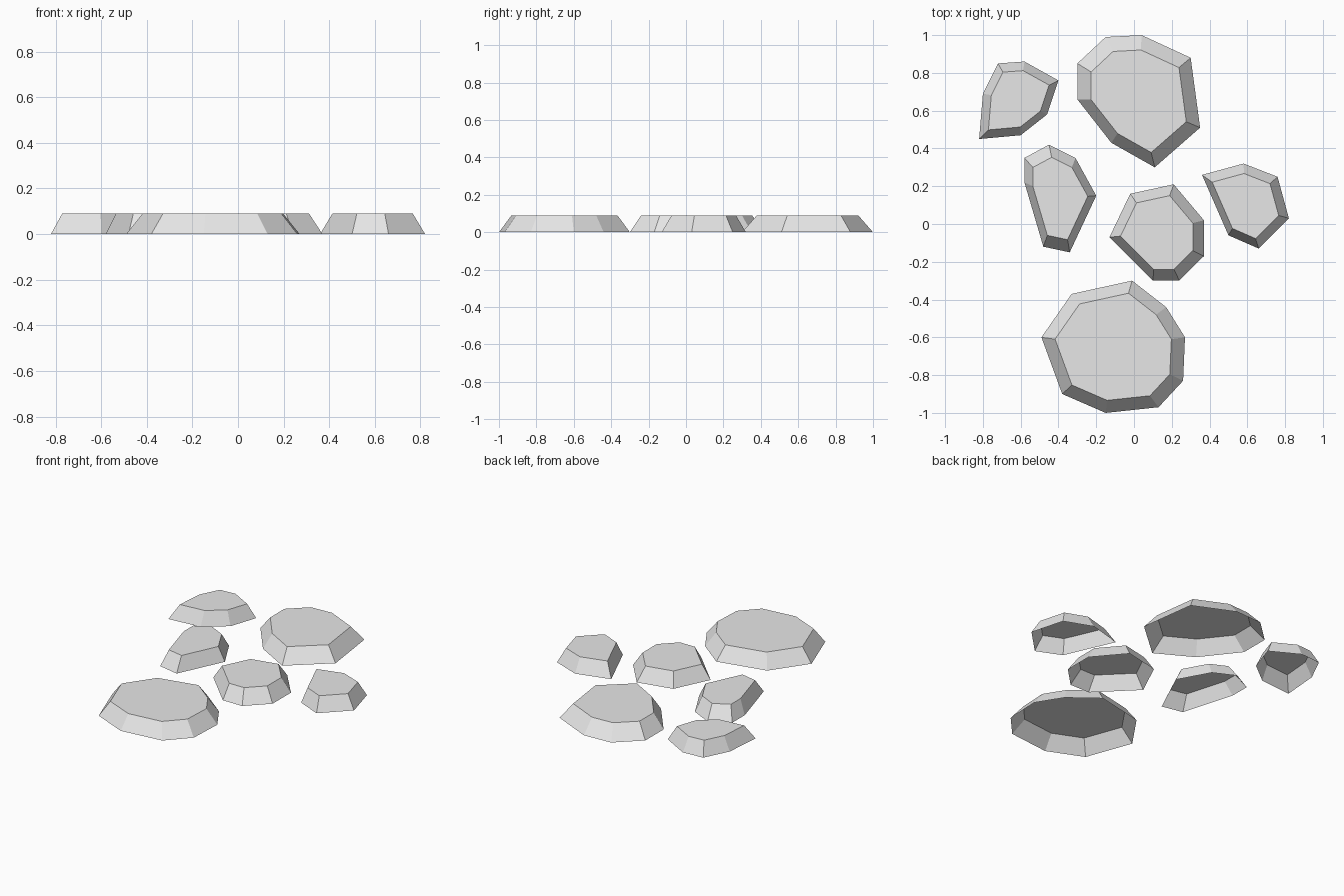
import bpy
import bmesh
from mathutils import Vector

default_cube = bpy.data.objects.get("Cube")
if default_cube:
    bpy.data.objects.remove(default_cube, do_unlink=True)

HEIGHT = 0.09

# Single pale stone colour
stone_grey = bpy.data.materials.new("stone_grey")
stone_grey.use_nodes = True
colour = (0.8, 0.8, 0.8, 1)
stone_grey.diffuse_color = colour
stone_grey.node_tree.nodes["Principled BSDF"].inputs["Base Color"].default_value = colour


def make_stone(name, outline, top_scale):
    """Flat stepping stone: ground outline tapered to a smaller flat top, open underneath."""
    points = [Vector((x, y, 0)) for x, y in reversed(outline)]
    xs = [p.x for p in points]
    ys = [p.y for p in points]
    centre = Vector(((min(xs) + max(xs)) / 2, (min(ys) + max(ys)) / 2, 0))
    lift = Vector((0, 0, HEIGHT))

    bm = bmesh.new()
    base = [bm.verts.new(p) for p in points]
    top = [bm.verts.new(centre.lerp(p, top_scale) + lift) for p in points]
    count = len(points)
    for i in range(count):
        j = (i + 1) % count
        bm.faces.new((base[i], base[j], top[j], top[i]))
    bm.faces.new(top)

    mesh = bpy.data.meshes.new(name)
    bm.to_mesh(mesh)
    bm.free()
    mesh.materials.append(stone_grey)
    stone = bpy.data.objects.new(name, mesh)
    bpy.context.collection.objects.link(stone)


# Two large stones at the ends of the path
make_stone("back_large_stone", [
    (-.15, .99), (.04, 1), (.3, .88), (.35, .51),
    (.11, .3), (-.12, .43), (-.3, .66), (-.3, .85)], .775)
make_stone("front_large_stone", [
    (-.49, -.6), (-.33, -.37), (-.01, -.3), (.17, -.44), (.27, -.6),
    (.26, -.83), (.13, -.97), (-.15, -1), (-.38, -.9)], .81)

# Four small stones around the middle
make_stone("back_right_stone", [
    (-.82, .45), (-.8, .69), (-.72, .85), (-.58, .86),
    (-.4, .76), (-.46, .58), (-.6, .47)], .765)
make_stone("middle_right_stone", [
    (-.58, .35), (-.45, .42), (-.31, .35), (-.2, .15),
    (-.34, -.15), (-.48, -.12), (-.58, .22)], .765)
make_stone("middle_stone", [
    (-.02, .16), (.21, .21), (.37, .02), (.37, -.17),
    (.24, -.3), (.1, -.3), (-.13, -.07)], .765)
make_stone("middle_left_stone", [
    (.36, .26), (.58, .32), (.76, .25), (.82, .03),
    (.66, -.13), (.5, -.06)], .765)
